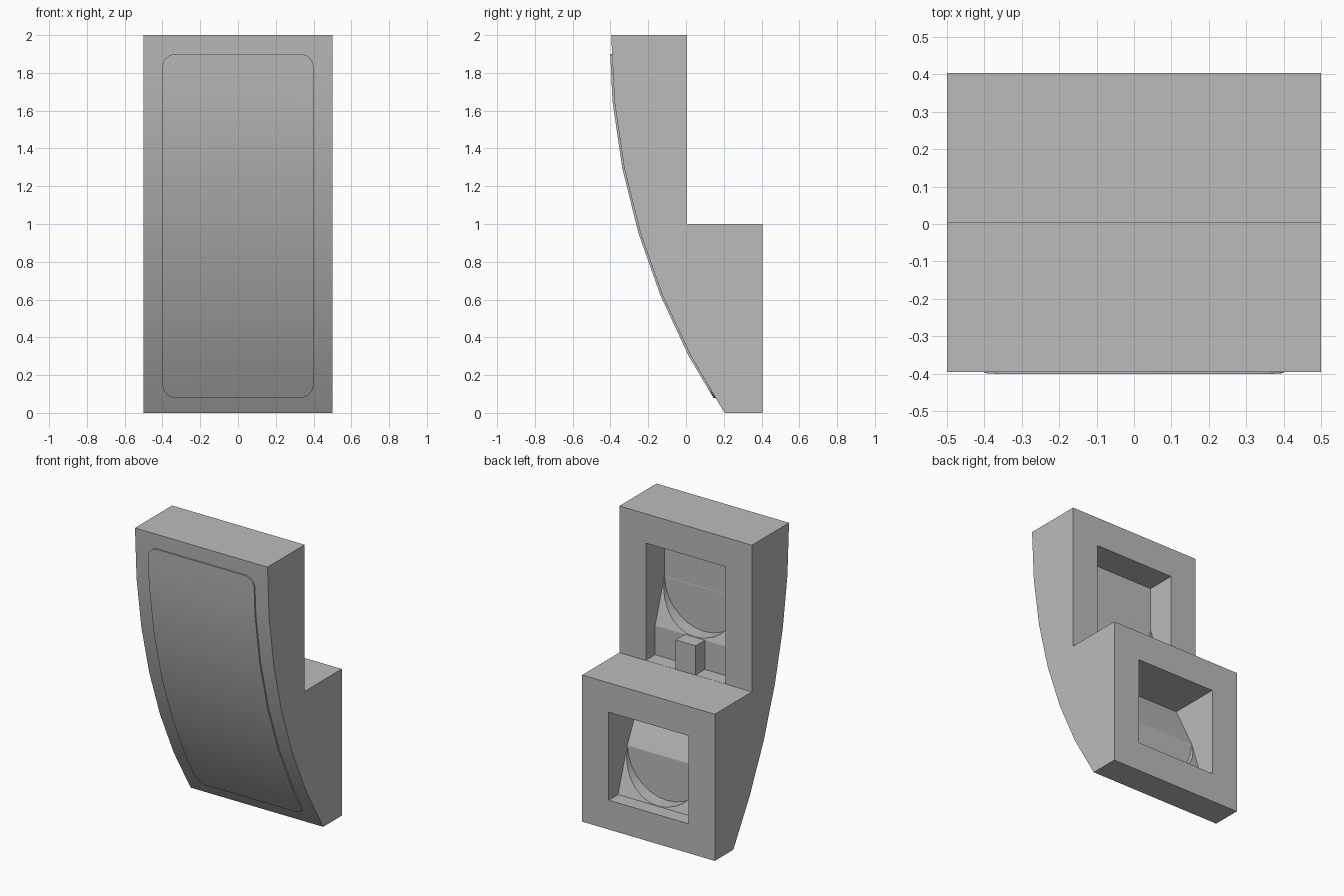
import bpy, bmesh, math
from mathutils import Vector

if "Cube" in bpy.data.objects:
    bpy.data.objects.remove(bpy.data.objects["Cube"], do_unlink=True)

SHIFT = 0.004            # centres the depth of body plus panel
RADIUS = 3.633           # curve of the front face
SWEEP = math.asin(2 / RADIUS)
STEPS = 6

grey = bpy.data.materials.new("plain grey")
grey.use_nodes = True
grey.diffuse_color = (0.5, 0.5, 0.5, 1)
grey.node_tree.nodes["Principled BSDF"].inputs["Base Color"].default_value = (0.5, 0.5, 0.5, 1)


def prism(name, points, start, end, axis):
    """Extrude (y, z) points along x, or (x, z) points along y."""
    def place(p, d):
        return (d, p[0] + SHIFT, p[1]) if axis == "x" else (p[0], d + SHIFT, p[1])
    bm = bmesh.new()
    face = bm.faces.new([bm.verts.new(place(p, start)) for p in points])
    grown = bmesh.ops.extrude_face_region(bm, geom=[face])["geom"]
    step = Vector(place((0, 0), end)) - Vector(place((0, 0), start))
    bmesh.ops.translate(bm, vec=step, verts=[g for g in grown if isinstance(g, bmesh.types.BMVert)])
    bmesh.ops.recalc_face_normals(bm, faces=bm.faces)
    mesh = bpy.data.meshes.new(name)
    bm.to_mesh(mesh)
    bm.free()
    mesh.materials.append(grey)
    obj = bpy.data.objects.new(name, mesh)
    bpy.context.collection.objects.link(obj)
    return obj


def activate(obj):
    bpy.ops.object.select_all(action="DESELECT")
    obj.select_set(True)
    bpy.context.view_layer.objects.active = obj


def combine(obj, cutter, operation):
    cutter.hide_render = True
    mod = obj.modifiers.new("shape", "BOOLEAN")
    mod.operation, mod.solver, mod.object = operation, "EXACT", cutter
    activate(obj)
    bpy.ops.object.modifier_apply(modifier=mod.name)
    bpy.data.objects.remove(cutter, do_unlink=True)


def front_arc(radius):
    """Points of the front curve, bottom to top, as (y, z)."""
    angles = [SWEEP * (1 - i / STEPS) for i in range(STEPS + 1)]
    return [(RADIUS - 0.4 - radius * math.cos(a), 2 - radius * math.sin(a)) for a in angles]


def circle(cx, cz, r, first=0, last=360, count=28):
    angles = [math.radians(first + (last - first) * i / count) for i in range(count + 1)]
    if last - first == 360:
        angles.pop()
    return [(cx + r * math.cos(a), cz + r * math.sin(a)) for a in angles]


# Stepped body with curved front
body = prism("body", front_arc(RADIUS) + [(0, 2), (0, 1), (0.4, 1), (0.4, 0)], -0.5, 0.5, "x")

# Rear pockets, each with a sloped sill and a round bore
lower = [(0.5, 0.2), (0.3, 0.2), (0.2, 0.5), (0.05, 0.8), (0.5, 0.8)]
upper = [(0.1, 1.001), (-0.1, 1.001), (-0.1, 1.2), (-0.2, 1.5), (-0.2, 1.8), (0.1, 1.8)]
for profile, depth, height in ((lower, 0.2, 0.5), (upper, -0.2, 1.5)):
    combine(body, prism("pocket_cutter", profile, -0.3, 0.3, "x"), "DIFFERENCE")
    bore = circle(0, height, 0.298)
    combine(body, prism("bore_cutter", bore, depth + 0.001, depth + 0.17, "y"), "DIFFERENCE")

# Small block on the upper sill
prism("sill_block", [(-0.105, 0.99), (0, 0.99), (0, 1.2), (-0.105, 1.2)], -0.075, 0.075, "x")

# Raised front panel with rounded corners
panel = prism("front_panel", front_arc(RADIUS + 0.01) + front_arc(RADIUS - 0.008)[::-1], -0.45, 0.45, "x")
outline = []
for cx, cz, first in ((0.33, 1.83, 0), (-0.33, 1.83, 90), (-0.33, 0.15, 180), (0.33, 0.15, 270)):
    outline += circle(cx, cz, 0.07, first, first + 90, 6)
combine(panel, prism("panel_outline", outline, -1, 1, "y"), "INTERSECT")

for obj in (body, panel):
    activate(obj)
    bpy.ops.object.shade_smooth_by_angle(angle=math.radians(15))
